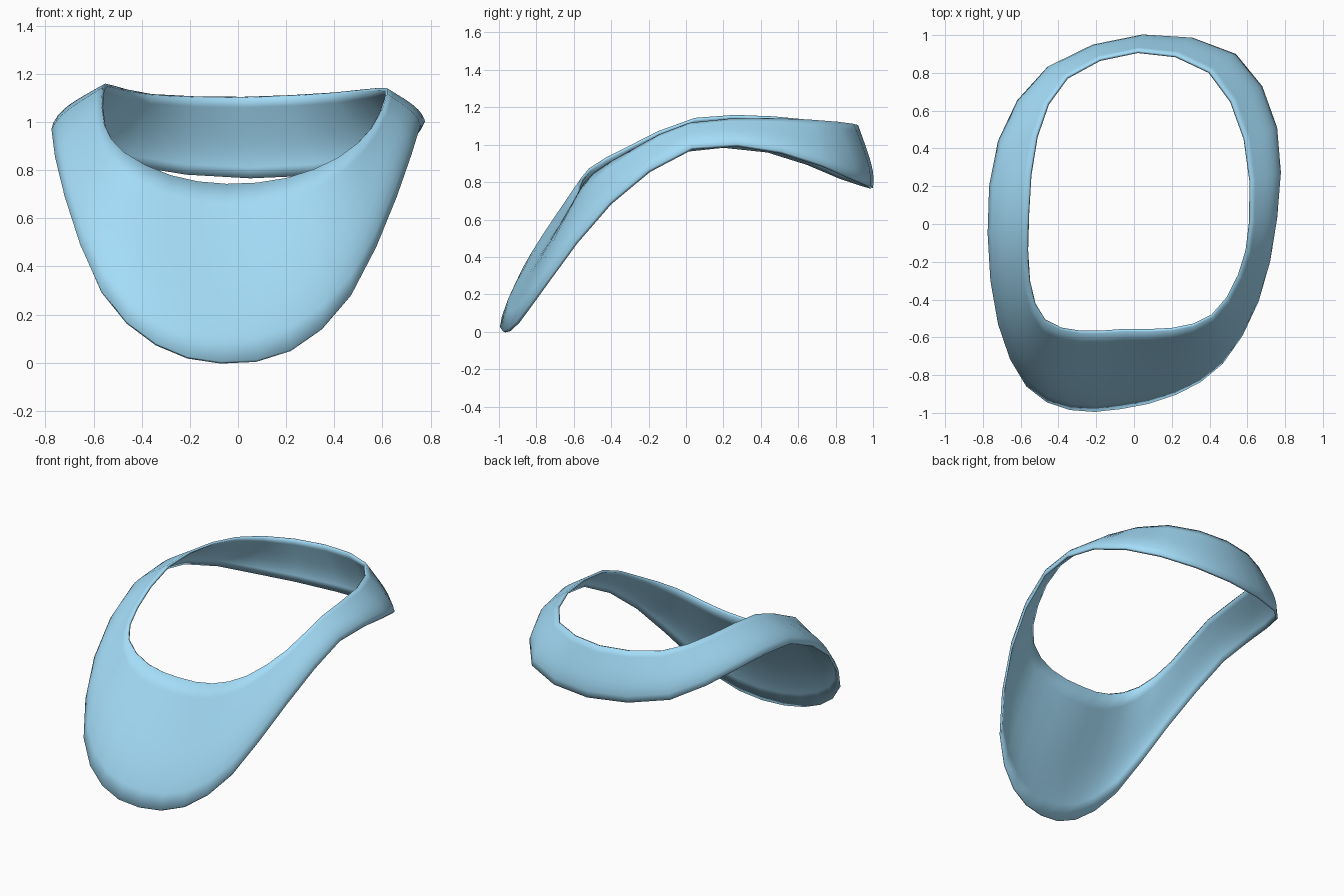
import bpy
import bmesh
from mathutils import Vector

cube = bpy.data.objects.get("Cube")
if cube:
    bpy.data.objects.remove(cube, do_unlink=True)

# Control points, running from the back round the left side, the front and the right side
NECK_EDGE = [
    (.02, .905, 1.10), (.395, .80, 1.115), (.58, .45, 1.13), (.61, .02, 1.105),
    (.55, -.27, .97), (.41, -.48, .845), (.20, -.55, .76), (-.05, -.555, .735),
    (-.28, -.565, .77), (-.47, -.505, .865), (-.55, -.30, .98), (-.555, .05, 1.13),
    (-.51, .46, 1.14), (-.35, .77, 1.11),
]
OUTER_EDGE = [
    (.05, 1.0, .77), (.54, .90, .82), (.758, .51, .965), (.758, .03, .985),
    (.66, -.41, .69), (.47, -.74, .28), (.22, -.905, .055), (-.07, -.98, .004),
    (-.34, -.985, .08), (-.57, -.86, .30), (-.72, -.53, .69), (-.775, -.05, .97),
    (-.72, .44, .97), (-.46, .83, .825),
]
ROWS = 8
THICKNESS = .016


def closed_curve(points):
    """Double the points of a closed loop with a smooth curve through them."""
    pts = [Vector(p) for p in points]
    count = len(pts)
    result = []
    for i, point in enumerate(pts):
        before, after, beyond = pts[i - 1], pts[(i + 1) % count], pts[(i + 2) % count]
        result += [point, (9 * (point + after) - before - beyond) / 16]
    return result


def domed_band(name, top, bottom, rows):
    """Span two closed edges with a thin shell, domed most near its outer edge."""
    # Cross-section: down the outside, then back up the inside
    section = [(row / rows, 1) for row in range(rows + 1)]
    section += [(row / rows, 0) for row in range(rows, -1, -1)]

    bm = bmesh.new()
    count = len(top)
    columns = []
    for i in range(count):
        across = bottom[i] - top[i]
        after = (i + 1) % count
        along = top[after] - top[i - 1] + bottom[after] - bottom[i - 1]
        outward = along.cross(across).normalized()
        bulge = .015 + .016 * across.length
        columns.append([
            bm.verts.new(top[i] + across * t + outward * (
                bulge * 1.87 * t * (1 - t ** 4) + THICKNESS * (side - t)))
            for t, side in section])
    for i, column in enumerate(columns):
        neighbour = columns[(i + 1) % count]
        for row in range(len(section)):
            below = (row + 1) % len(section)
            bm.faces.new((column[row], neighbour[row],
                          neighbour[below], column[below]))
    mesh = bpy.data.meshes.new(name)
    bm.to_mesh(mesh)
    bm.free()
    obj = bpy.data.objects.new(name, mesh)
    bpy.context.collection.objects.link(obj)
    return obj


# Collar with the wide front bib and narrow back strap in one piece
collar = domed_band("bib_collar", closed_curve(NECK_EDGE), closed_curve(OUTER_EDGE), ROWS)

# Light blue cloth
blue = bpy.data.materials.new("light_blue")
blue.use_nodes = True
colour = (.37, .72, .94, 1)
blue.diffuse_color = colour
shader = blue.node_tree.nodes["Principled BSDF"]
shader.inputs["Base Color"].default_value = colour
shader.inputs["Roughness"].default_value = .7
collar.data.materials.append(blue)

# Soft shading that rolls over the rims
bpy.ops.object.select_all(action='DESELECT')
collar.select_set(True)
bpy.context.view_layer.objects.active = collar
bpy.ops.object.shade_smooth()
